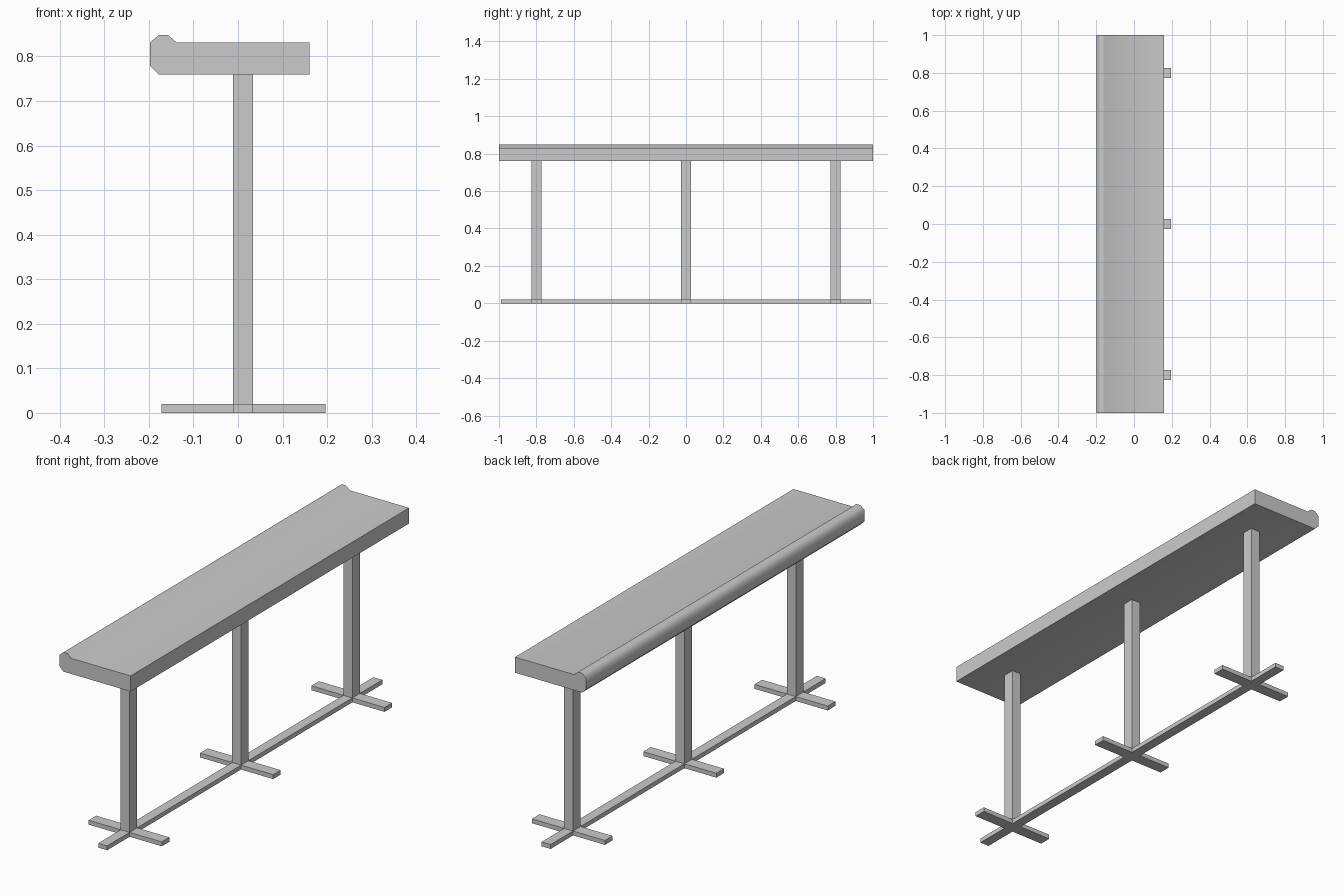
import bpy, bmesh, math

if "Cube" in bpy.data.objects:
    bpy.data.objects.remove(bpy.data.objects["Cube"])


def box(name, x, y, z):
    """Box spanning the given (min, max) ranges."""
    bpy.ops.mesh.primitive_cube_add(size=1, location=[sum(r) / 2 for r in (x, y, z)])
    ob = bpy.context.object
    ob.name = name
    ob.scale = [r[1] - r[0] for r in (x, y, z)]
    bpy.ops.object.transform_apply(location=False, rotation=False, scale=True)
    return ob


def extrude_y(name, profile, y0, y1):
    """Extrude an x-z profile along y."""
    bm = bmesh.new()
    face = bm.faces.new([bm.verts.new((x, y0, z)) for x, z in profile])
    ext = bmesh.ops.extrude_face_region(bm, geom=[face])
    verts = [v for v in ext["geom"] if isinstance(v, bmesh.types.BMVert)]
    bmesh.ops.translate(bm, verts=verts, vec=(0, y1 - y0, 0))
    bmesh.ops.recalc_face_normals(bm, faces=bm.faces)
    mesh = bpy.data.meshes.new(name)
    bm.to_mesh(mesh)
    bm.free()
    ob = bpy.data.objects.new(name, mesh)
    bpy.context.collection.objects.link(ob)
    return ob


# Counter top with raised, rounded lip along one long edge
top = extrude_y("counter_top", [
    (-0.178, 0.76), (0.16, 0.76), (0.16, 0.831), (-0.137, 0.831),
    (-0.157, 0.848), (-0.178, 0.848), (-0.198, 0.831), (-0.198, 0.78),
], -1.0, 1.0)
bpy.ops.object.select_all(action='DESELECT')
top.select_set(True)
bpy.context.view_layer.objects.active = top
bpy.ops.object.shade_smooth_by_angle(angle=math.radians(50))

# Three posts, each on a cross foot
POST_X = (-0.011, 0.034)
for label, y in (("front", -0.8), ("middle", 0.0), ("back", 0.8)):
    span = (y - 0.027, y + 0.027)
    box(label + "_post", POST_X, span, (0.02, 0.76))
    box(label + "_foot", (-0.172, 0.196), span, (0, 0.02))

# Floor rail joining the feet
box("floor_rail", POST_X, (-0.988, 0.988), (0, 0.02))
